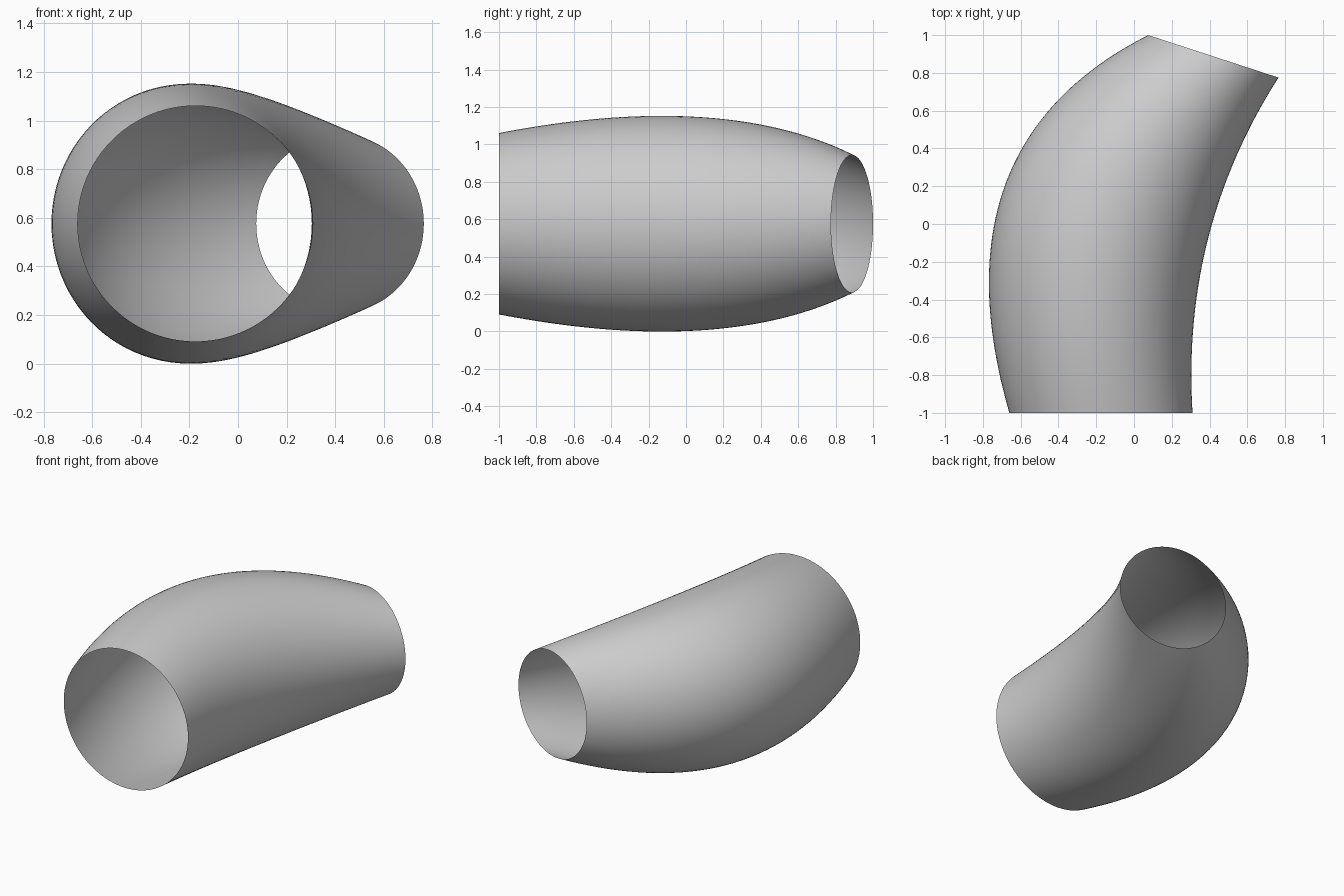
import bpy, bmesh, math
from mathutils import Vector

if "Cube" in bpy.data.objects:
    bpy.data.objects.remove(bpy.data.objects["Cube"])

SIDES, STEPS = 96, 48

# Start, control and end points of the outline curves seen from the top
LEFT = [Vector((-0.66, -1.0)), Vector((-1.07, 0.42)), Vector((0.075, 1.0))]
RIGHT = [Vector((0.31, -1.0)), Vector((0.25, -0.03)), Vector((0.765, 0.775))]
HALF_HEIGHT = [0.485, 0.715, 0.367]
MID_Z = 0.576


def bezier(p, t):
    return p[0] * (1 - t) ** 2 + p[1] * 2 * t * (1 - t) + p[2] * t * t


# Open, thin bent tube lofted between the two outlines
bm = bmesh.new()
rings = []
for i in range(STEPS + 1):
    t = i / STEPS
    left, right = bezier(LEFT, t), bezier(RIGHT, t)
    h = bezier(HALF_HEIGHT, t)
    centre, half = (left + right) / 2, (right - left) / 2
    ring = []
    for k in range(SIDES):
        a = 2 * math.pi * k / SIDES
        p = centre + half * math.cos(a)
        ring.append(bm.verts.new((p.x, p.y, MID_Z + h * math.sin(a))))
    rings.append(ring)
for r0, r1 in zip(rings, rings[1:]):
    for k in range(SIDES):
        n = (k + 1) % SIDES
        f = bm.faces.new((r0[k], r1[k], r1[n], r0[n]))
        f.smooth = True
bm.normal_update()
# Make the faces point outward
f = rings and bm.faces[:][0]
if f.normal.x < 0:
    bmesh.ops.reverse_faces(bm, faces=bm.faces[:])

mesh = bpy.data.meshes.new("bent_tube")
bm.to_mesh(mesh)
bm.free()
tube = bpy.data.objects.new("bent_tube", mesh)
bpy.context.collection.objects.link(tube)
